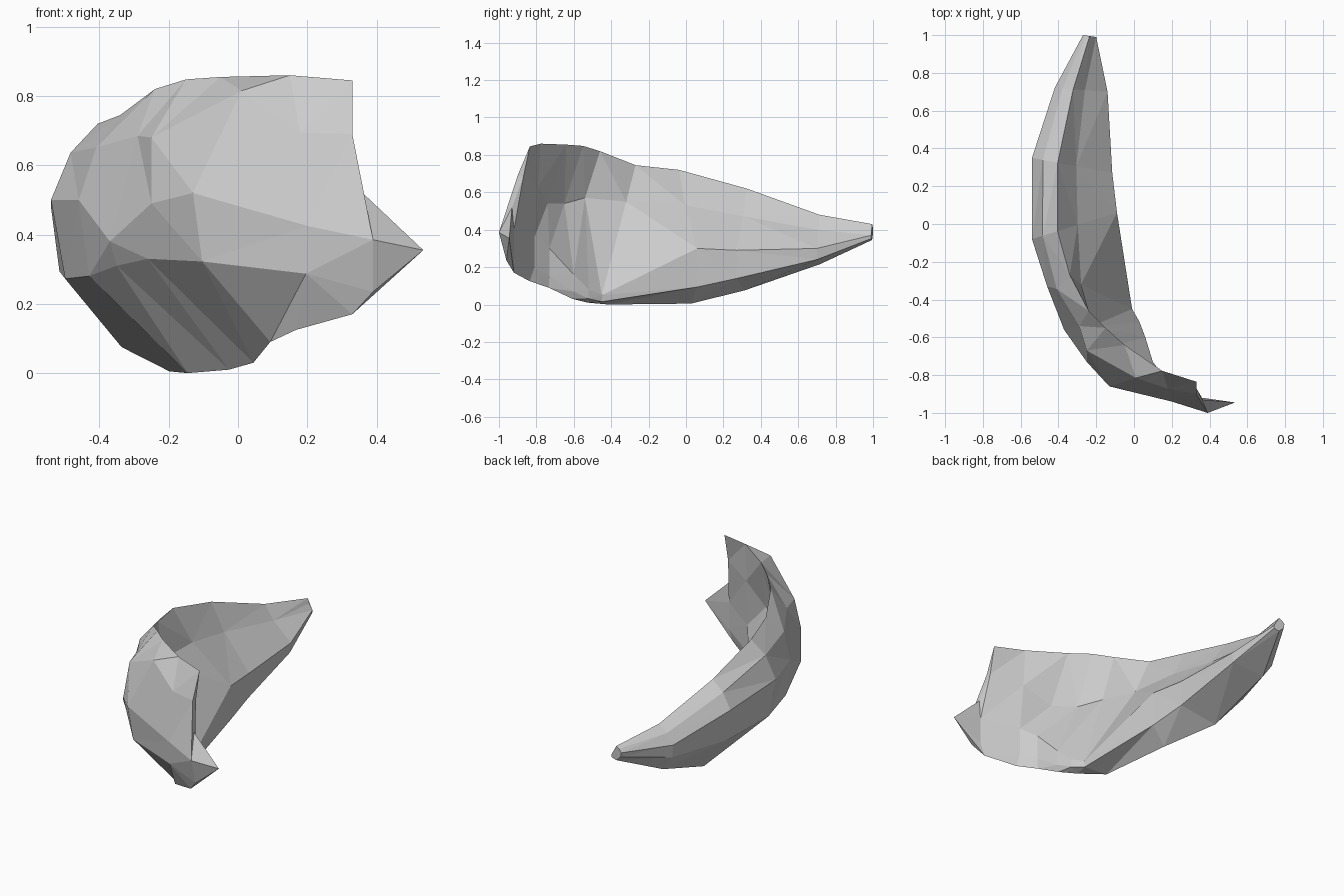
import bpy, bmesh
from mathutils import Vector

if "Cube" in bpy.data.objects:
    bpy.data.objects.remove(bpy.data.objects["Cube"])

# Stations along the crescent, back tip to front slab:
# outer x, y, inner x, y, z bottom, z top, z outer, z inner,
# then how far bottom and top sit from outer (0) to inner (1)
STATIONS = [
    (-0.27, 1.00, -0.20, 0.99, 0.345, 0.43, 0.40, 0.37, 0.5, 0.5),
    (-0.42, 0.72, -0.14, 0.70, 0.215, 0.48, 0.38, 0.30, 0.25, 0.35),
    (-0.54, 0.35, -0.115, 0.27, 0.075, 0.62, 0.48, 0.29, 0.48, 0.32),
    (-0.54, -0.08, -0.09, 0.06, 0.005, 0.72, 0.50, 0.30, 0.76, 0.30),
    (-0.46, -0.33, -0.01, -0.45, 0.00, 0.745, 0.50, 0.05, 0.70, 0.27),
    (-0.37, -0.56, 0.03, -0.52, 0.01, 0.82, 0.38, 0.08, 0.86, 0.25),
    (-0.25, -0.73, 0.06, -0.60, 0.03, 0.85, 0.49, 0.16, 0.95, 0.35),
    (-0.13, -0.86, 0.10, -0.73, 0.09, 0.855, 0.52, 0.30, 0.97, 0.60),
    (0.20, -0.94, 0.16, -0.81, 0.125, 0.86, 0.425, 0.36, 0.80, 1.25),
    (0.39, -1.00, 0.36, -0.92, 0.17, 0.845, 0.385, 0.40, 0.80, 1.60),
]
TIP = (0.535, -0.945, 0.355)

# Chipped corners that leave the regular section
BOTTOM, LOW, OUTER, HIGH, TOP, MID, INNER, SKIRT = range(8)
CHIPS = {
    (4, TOP): (-0.34, -0.27, 0.745),
    (4, MID): (-0.28, -0.32, 0.55),
    (4, LOW): (-0.43, -0.33, 0.28),
    (5, LOW): (-0.35, -0.53, 0.31),
    (5, HIGH): (-0.29, -0.54, 0.685),
    (5, TOP): (-0.24, -0.46, 0.82),
    (5, MID): (-0.22, -0.54, 0.57),
    (6, LOW): (-0.26, -0.66, 0.33),
    (6, HIGH): (-0.25, -0.67, 0.68),
    (6, TOP): (-0.15, -0.55, 0.848),
    (6, MID): (-0.13, -0.65, 0.54),
    (7, TOP): (-0.05, -0.64, 0.855),
    (7, HIGH): (0.01, -0.815, 0.815),
    (7, MID): (-0.01, -0.74, 0.54),
    (9, BOTTOM): (0.33, -0.92, 0.17),
    (9, LOW): (0.39, -0.96, 0.235),
    (9, HIGH): (0.33, -0.90, 0.69),
    (9, TOP): (0.33, -0.835, 0.845),
    (9, MID): (0.33, -0.87, 0.68),
}


def blend(a, b, flat, up):
    """Mix two points with separate horizontal and vertical factors."""
    return Vector((a.x + (b.x - a.x) * flat, a.y + (b.y - a.y) * flat, a.z + (b.z - a.z) * up))


def section(s):
    """Eight-sided cross-section: convex outer wall, leaning inner wall."""
    ox, oy, ix, iy, zb, zt, zo, zi, fb, ft = s
    outer, inner = Vector((ox, oy, zo)), Vector((ix, iy, zi))
    bottom = outer.lerp(inner, fb)
    top = outer.lerp(inner, ft)
    bottom.z, top.z = zb, zt
    return [bottom, blend(bottom, outer, 0.88, 0.54), outer,
            blend(outer, top, 0.42, 0.62), top,
            blend(top, inner, 0.34, 0.45), inner,
            blend(inner, bottom, 0.03, 0.7)]


bm = bmesh.new()
rings = [[bm.verts.new(p) for p in section(s)] for s in STATIONS]
for (ring, corner), point in CHIPS.items():
    rings[ring][corner].co = Vector(point)

# Skin between neighbouring sections
for a, b in zip(rings, rings[1:]):
    for i in range(8):
        j = (i + 1) % 8
        bm.faces.new((a[i], a[j], b[j], b[i]))

# Back end cap
bm.faces.new(rings[0])

# Front end: broken upper edge and pointed lower spur
end = rings[-1]
tip = bm.verts.new(TIP)
shoulder = bm.verts.new((0.36, -0.93, 0.52))
bm.faces.new((end[HIGH], end[TOP], end[MID]))
for a, b in ((HIGH, MID), (OUTER, HIGH), (MID, INNER)):
    bm.faces.new((end[a], end[b], shoulder))
bm.faces.new((end[OUTER], shoulder, tip))
bm.faces.new((shoulder, end[INNER], tip))
for a, b in ((INNER, SKIRT), (SKIRT, BOTTOM), (BOTTOM, LOW), (LOW, OUTER)):
    bm.faces.new((end[a], end[b], tip))

# Split into flat chipped facets
bmesh.ops.triangulate(bm, faces=bm.faces[:], quad_method='SHORT_EDGE')
bmesh.ops.recalc_face_normals(bm, faces=bm.faces[:])
mesh = bpy.data.meshes.new("rock_shard")
bm.to_mesh(mesh)
bm.free()
rock = bpy.data.objects.new("rock_shard", mesh)
bpy.context.collection.objects.link(rock)
